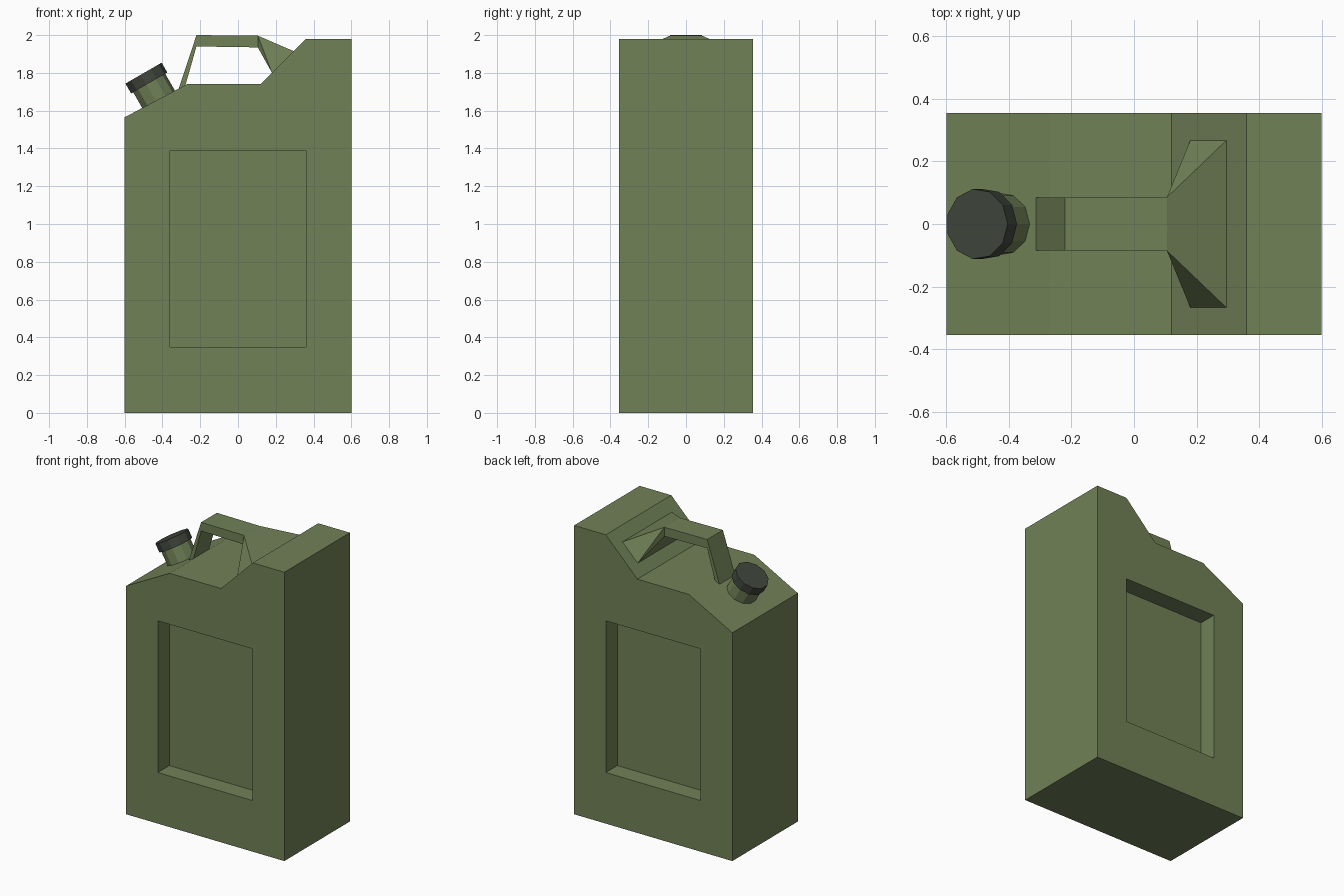
import bpy, bmesh, math
from mathutils import Matrix, Vector

if "Cube" in bpy.data.objects:
    bpy.data.objects.remove(bpy.data.objects["Cube"])


def material(name, rgb):
    m = bpy.data.materials.new(name)
    m.diffuse_color = (*rgb, 1)
    m.use_nodes = True
    m.node_tree.nodes["Principled BSDF"].inputs["Base Color"].default_value = m.diffuse_color
    return m


green = material("olive_green", (0.165, 0.22, 0.095))
dark = material("dark_grey_green", (0.05, 0.06, 0.045))


def finish(name, bm, mat=None):
    bmesh.ops.recalc_face_normals(bm, faces=bm.faces)
    me = bpy.data.meshes.new(name)
    bm.to_mesh(me)
    bm.free()
    ob = bpy.data.objects.new(name, me)
    bpy.context.collection.objects.link(ob)
    if mat:
        me.materials.append(mat)
    return ob


# Body: side profile extruded across y
profile = [(-0.6, 0), (0.6, 0), (0.6, 1.98), (0.36, 1.98),
           (0.12, 1.74), (-0.27, 1.74), (-0.6, 1.565)]
bm = bmesh.new()
face = bm.faces.new([bm.verts.new((x, -0.355, z)) for x, z in profile])
ext = bmesh.ops.extrude_face_region(bm, geom=[face])
bmesh.ops.translate(bm, vec=(0, 0.71, 0),
                    verts=[v for v in ext["geom"] if isinstance(v, bmesh.types.BMVert)])
body = finish("can_body", bm, green)

# Recessed panels on front and back
for side, name in ((-1, "front"), (1, "back")):
    bm = bmesh.new()
    bmesh.ops.create_cube(bm, size=1, matrix=Matrix.Translation((0, side * 0.355, 0.87))
                          @ Matrix.Diagonal((0.72, 0.25, 1.04, 1)))
    cutter = finish(name + "_panel_cutter", bm, green)
    cutter.hide_render = True
    cutter.hide_set(True)
    cutter.display_type = 'WIRE'
    mod = body.modifiers.new(name + "_panel", 'BOOLEAN')
    mod.operation = 'DIFFERENCE'
    mod.solver = 'EXACT'
    mod.object = cutter

# Handle: cross-sections (top x, top z, bottom x, bottom z, half width)
sections = [(-0.315, 1.712, -0.278, 1.735, 0.085),
            (-0.22, 2.0, -0.22, 1.94, 0.085),
            (0.105, 1.997, 0.105, 1.935, 0.085),
            (0.295, 1.915, 0.18, 1.80, 0.267)]
bm = bmesh.new()
rings = [[bm.verts.new(p) for p in ((tx, -w, tz), (tx, w, tz), (bx, w, bz), (bx, -w, bz))]
         for tx, tz, bx, bz, w in sections]
for n, (a, b) in enumerate(zip(rings, rings[1:])):
    for i in range(4):
        j = (i + 1) % 4
        if n == 2 and i in (1, 3):
            # flared sides fold from the upper bar corner to the lower foot
            top, low = (i, j) if i == 1 else (j, i)
            bm.faces.new((a[top], a[low], b[low]))
            bm.faces.new((a[top], b[low], b[top]))
        else:
            bm.faces.new((a[i], a[j], b[j], b[i]))
bm.faces.new(rings[0])
bm.faces.new(rings[-1])
finish("handle", bm, green)

# Spout neck and cap, tilted along one axis
tilt = Matrix.Rotation(math.radians(-30), 4, 'Y')
base = Vector((-0.418, 0, 1.652))


def tilted_cylinder(name, radius, start, end, mat):
    bm = bmesh.new()
    bmesh.ops.create_cone(bm, cap_ends=True, segments=11, radius1=radius, radius2=radius,
                          depth=end - start,
                          matrix=Matrix.Translation(base) @ tilt
                          @ Matrix.Translation((0, 0, (start + end) / 2))
                          @ Matrix.Rotation(math.pi / 2, 4, 'Z'))
    # turn so one vertex points towards +x
    axis_x = tilt @ Vector((1, 0, 0))
    first = max(bm.verts, key=lambda v: (v.co - base).dot(axis_x))
    d = tilt.inverted() @ (first.co - base)
    turn = Matrix.Rotation(-math.atan2(d.y, d.x), 4, 'Z')
    world = Matrix.Translation(base) @ tilt
    bm.transform(world @ turn @ world.inverted())
    return finish(name, bm, mat)


tilted_cylinder("spout_neck", 0.1, -0.01, 0.12, green)
tilted_cylinder("spout_cap", 0.113, 0.108, 0.168, dark)
